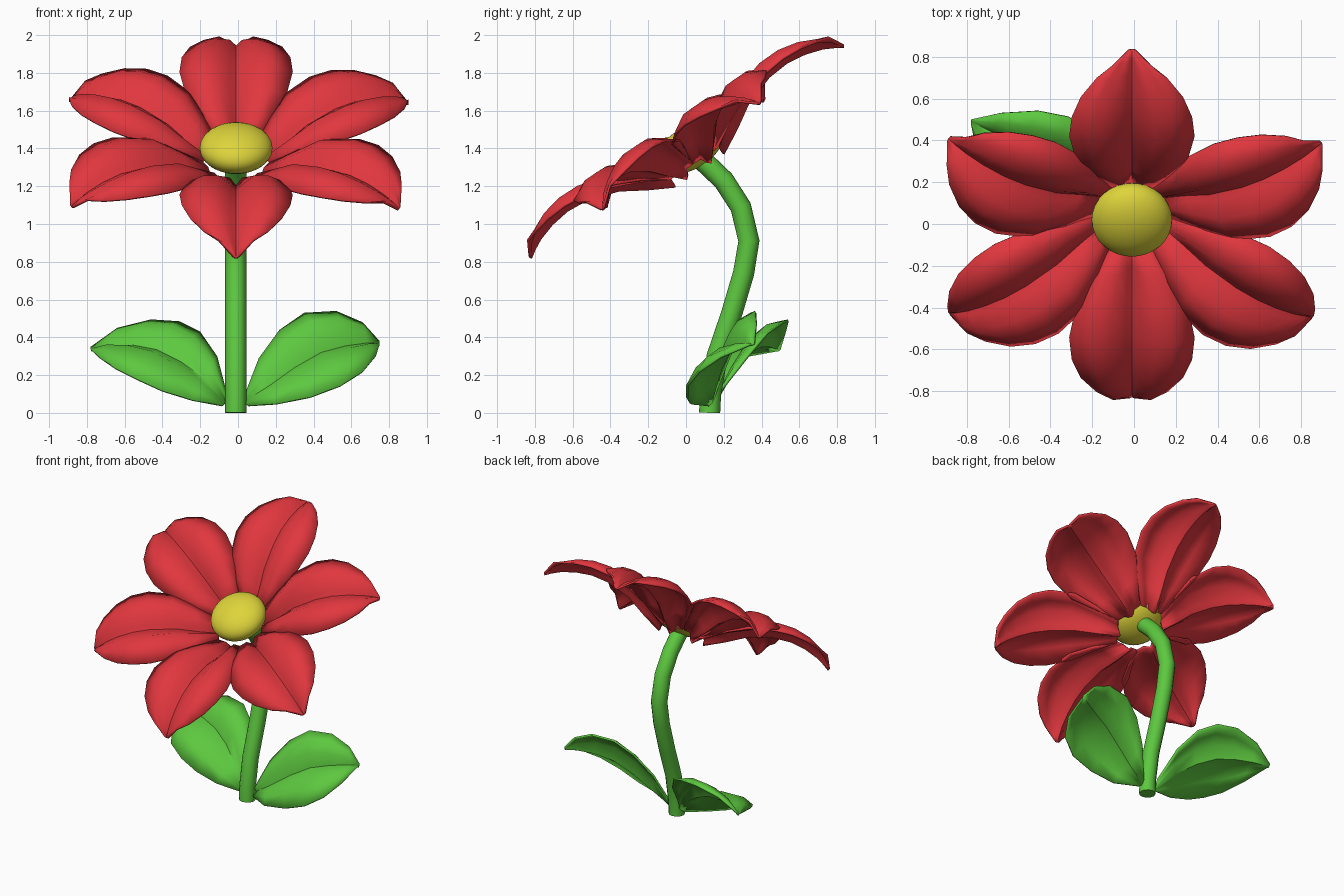
import bpy, math
from mathutils import Vector, Matrix

if "Cube" in bpy.data.objects:
    bpy.data.objects.remove(bpy.data.objects["Cube"])


def material(name, rgb):
    m = bpy.data.materials.new(name)
    m.diffuse_color = (*rgb, 1)
    m.use_nodes = True
    m.node_tree.nodes["Principled BSDF"].inputs["Base Color"].default_value = m.diffuse_color
    return m


RED = material("petal red", (0.75, 0.038, 0.048))
GREEN = material("leaf green", (0.11, 0.58, 0.05))
YELLOW = material("centre yellow", (0.73, 0.66, 0.043))


def smooth(obj, angle):
    bpy.ops.object.select_all(action='DESELECT')
    obj.select_set(True)
    bpy.context.view_layer.objects.active = obj
    bpy.ops.object.shade_smooth_by_angle(angle=math.radians(angle))


def sheet(name, rows, mat, matrix=Matrix()):
    """Thin blade made from rows of points running from base to tip."""
    n = len(rows[0])
    verts = [p for row in rows for p in row]
    faces = [(i * n + j, (i + 1) * n + j, (i + 1) * n + j + 1, i * n + j + 1)
             for i in range(len(rows) - 1) for j in range(n - 1)]
    mesh = bpy.data.meshes.new(name)
    mesh.from_pydata(verts, [], faces)
    # Make the upper side the outside, so thickness grows underneath
    if sum(p.normal.z * p.area for p in mesh.polygons) < 0:
        mesh.flip_normals()
    mesh.materials.append(mat)
    obj = bpy.data.objects.new(name, mesh)
    bpy.context.collection.objects.link(obj)
    obj.matrix_world = matrix
    mod = obj.modifiers.new("thickness", 'SOLIDIFY')
    mod.thickness = 0.014
    mod.offset = -1
    smooth(obj, 55)


# Flower head frame, tilted towards the front
head = Matrix.Translation((-0.01, 0, 1.39)) @ Matrix.Rotation(math.radians(34), 4, 'X')

# Petal stations: distance out, half width, crease height, fold height, edge height
STATIONS = [(0.15, 0.09, -0.12, -0.07, -0.07),
            (0.28, 0.18, -0.05, 0.025, 0.01),
            (0.41, 0.265, 0.03, 0.12, 0.07),
            (0.58, 0.30, 0.085, 0.17, 0.11),
            (0.70, 0.288, 0.095, 0.172, 0.122),
            (0.81, 0.245, 0.08, 0.148, 0.115),
            (0.905, 0.17, 0.05, 0.103, 0.095),
            (0.963, 0.09, 0.02, 0.058, 0.078),
            (1.005, 0.008, -0.008, -0.005, 0.0)]
# Cross-section: share of the half width, share of the rise from crease to fold
SECTION = [(0.1, 0.25), (0.36, 0.95), (0.65, 0.95)]
petal_rows = []
for r, w, crease, fold, edge in STATIONS:
    side = [(w, edge)] + [(s * w, crease + t * (fold - crease)) for s, t in reversed(SECTION)]
    petal_rows.append([Vector((r, -y, z)) for y, z in side] + [Vector((r, 0, crease))]
                      + [Vector((r, y, z)) for y, z in reversed(side)])
# Small turns and stretches keep the ring of petals slightly irregular
VARIATION = [(0, 1), (1, 1), (0.8, 1.012), (0, 1), (-2, 1.015), (-3, 1.015)]
for k, (extra, stretch) in enumerate(VARIATION):
    turn = Matrix.Rotation(math.radians(90 + 60 * k + extra), 4, 'Z')
    sheet(f"petal_{k + 1}", petal_rows, RED, head @ turn @ Matrix.Diagonal((stretch, 1, 1, 1)))

# Flower centre
bpy.ops.mesh.primitive_uv_sphere_add(segments=32, ring_count=16, radius=1)
centre = bpy.context.object
centre.name = "flower_centre"
centre.matrix_world = (Matrix.Translation((-0.01, 0.02, 1.402)) @ Matrix.Rotation(math.radians(30), 4, 'X')
                       @ Matrix.Diagonal((0.193, 0.193, 0.113, 1)))
centre.data.materials.append(YELLOW)
smooth(centre, 60)

# Stem, a bent tube
path = [(0.125, 0), (0.13, 0.1), (0.165, 0.3), (0.24, 0.52), (0.305, 0.74),
        (0.333, 0.91), (0.29, 1.09), (0.20, 1.23), (0.09, 1.335), (0.05, 1.37)]
curve = bpy.data.curves.new("stem", 'CURVE')
curve.dimensions = '3D'
curve.bevel_depth = 0.056
curve.bevel_resolution = 4
curve.use_fill_caps = True
spline = curve.splines.new('POLY')
spline.points.add(len(path) - 1)
for point, (y, z) in zip(spline.points, path):
    point.co = (-0.012, y, z, 1)
stem = bpy.data.objects.new("stem", curve)
bpy.context.collection.objects.link(stem)
bpy.ops.object.select_all(action='DESELECT')
stem.select_set(True)
bpy.context.view_layer.objects.active = stem
curve.materials.append(GREEN)
bpy.ops.object.convert(target='MESH')
stem = bpy.context.object
for v in stem.data.vertices:
    v.co.z = max(v.co.z, 0)
smooth(stem, 40)


def leaf(name, lower, crease, upper, bulge):
    """Blade with a creased middle and two halves that bulge upward."""
    rows = []
    for i, (a, c, b) in enumerate(zip(lower, crease, upper)):
        a, c, b = Vector(a), Vector(c), Vector(b)
        lift = Vector(bulge) * math.sin(math.pi * i / (len(crease) - 1))
        rows.append([a, a.lerp(c, 0.35) + lift * 0.9, a.lerp(c, 0.7) + lift, c,
                     c.lerp(b, 0.3) + lift, c.lerp(b, 0.65) + lift * 0.9, b])
    sheet(name, rows, GREEN)


leaf("right_leaf",
     [(0.05, 0.11, 0.04), (0.20, 0.02, 0.05), (0.38, 0.0, 0.085), (0.54, 0.0, 0.145),
      (0.66, 0.06, 0.22), (0.73, 0.18, 0.30), (0.75, 0.34, 0.365)],
     [(0.03, 0.13, 0.06), (0.16, 0.15, 0.14), (0.30, 0.18, 0.24), (0.44, 0.22, 0.32),
      (0.57, 0.265, 0.355), (0.68, 0.315, 0.37), (0.75, 0.355, 0.37)],
     [(0.04, 0.15, 0.11), (0.11, 0.22, 0.29), (0.22, 0.29, 0.44), (0.35, 0.34, 0.53),
      (0.52, 0.365, 0.54), (0.66, 0.37, 0.48), (0.75, 0.36, 0.38)],
     (0, -0.03, 0.035))

leaf("left_leaf",
     [(-0.08, 0.13, 0.04), (-0.24, 0.09, 0.07), (-0.40, 0.08, 0.12), (-0.53, 0.09, 0.18),
      (-0.65, 0.14, 0.24), (-0.74, 0.28, 0.30), (-0.78, 0.48, 0.335)],
     [(-0.06, 0.15, 0.06), (-0.17, 0.215, 0.175), (-0.30, 0.29, 0.27), (-0.43, 0.345, 0.335),
      (-0.56, 0.39, 0.36), (-0.68, 0.44, 0.36), (-0.78, 0.49, 0.34)],
     [(-0.06, 0.17, 0.11), (-0.11, 0.32, 0.30), (-0.20, 0.43, 0.43), (-0.31, 0.51, 0.485),
      (-0.46, 0.54, 0.495), (-0.64, 0.53, 0.45), (-0.78, 0.50, 0.35)],
     (0, -0.028, 0.04))
